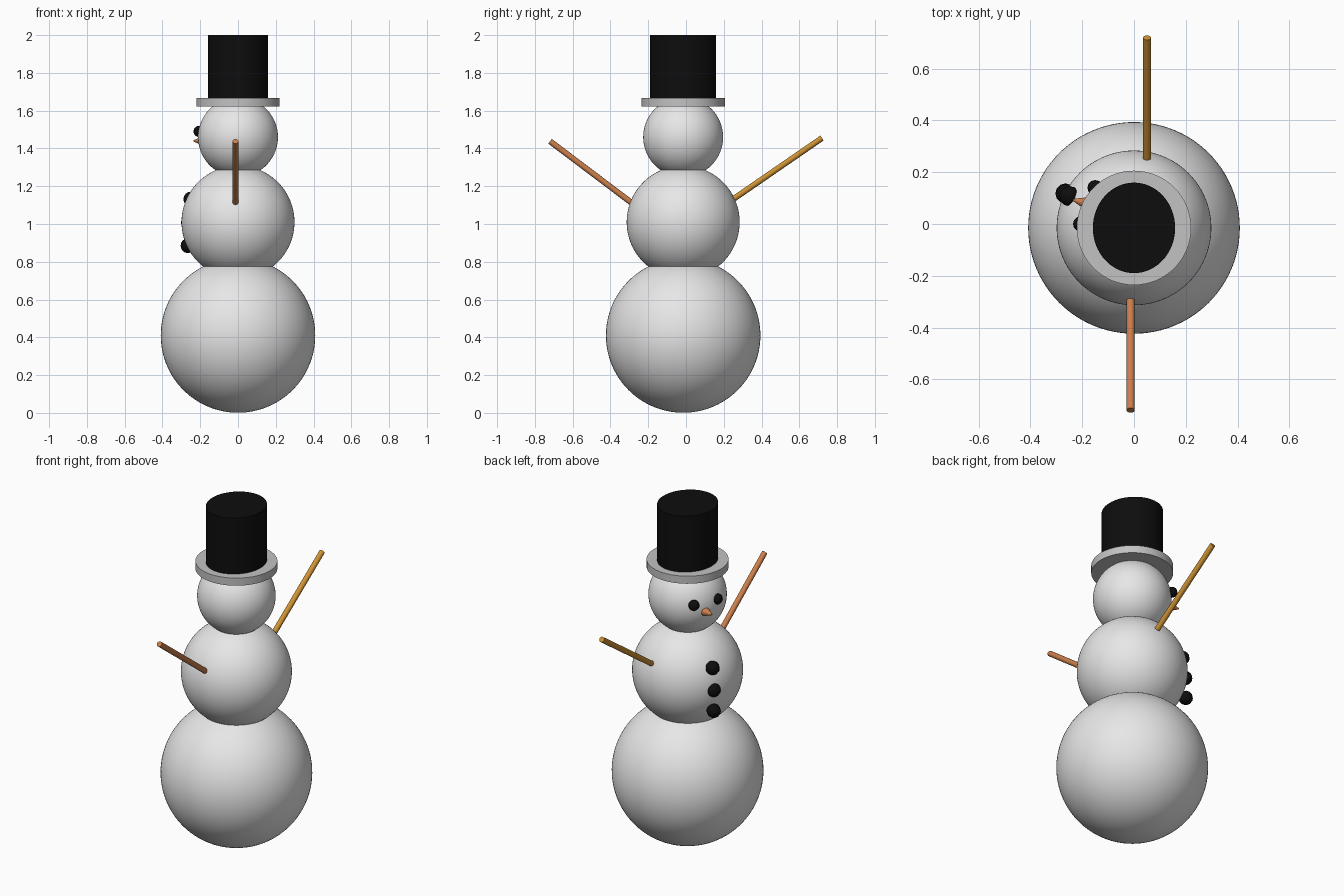
import bpy
import math
from mathutils import Vector

if "Cube" in bpy.data.objects:
    bpy.data.objects.remove(bpy.data.objects["Cube"])

CY = -0.015  # body axis sits slightly forward of the arm span centre


def material(name, rgb):
    m = bpy.data.materials.new(name)
    m.diffuse_color = (*rgb, 1)
    m.use_nodes = True
    m.node_tree.nodes["Principled BSDF"].inputs["Base Color"].default_value = m.diffuse_color
    return m


WHITE = material("snow white", (0.8, 0.8, 0.8))
GREY = material("brim grey", (0.54, 0.54, 0.54))
BLACK = material("coal black", (0.004, 0.004, 0.004))
COPPER = material("copper brown", (0.60, 0.21, 0.07))
GOLD = material("golden brown", (0.62, 0.29, 0.035))


def finish(name, mat, smooth=True):
    ob = bpy.context.object
    ob.name = name
    ob.data.materials.append(mat)
    if smooth:
        bpy.ops.object.shade_smooth_by_angle(angle=math.radians(40))
    return ob


def ball(name, loc, r, mat, seg=64, rings=40):
    bpy.ops.mesh.primitive_uv_sphere_add(segments=seg, ring_count=rings, radius=r, location=loc)
    return finish(name, mat)


def rod(name, a, b, r1, r2, mat, seg=20):
    # tapered rod or cone running from point a to point b
    a, b = Vector(a), Vector(b)
    d = b - a
    bpy.ops.mesh.primitive_cone_add(vertices=seg, radius1=r1, radius2=r2, depth=d.length,
                                    location=(a + b) / 2,
                                    rotation=d.to_track_quat('Z', 'Y').to_euler())
    return finish(name, mat)


# Three stacked snowballs
for name, z, r in (("lower_body", 0.41, 0.409), ("middle_body", 1.01, 0.299), ("head", 1.46, 0.2115)):
    ball(name, (0, CY, z), r, WHITE, 96, 60)

# Hat: flat brim and slightly oval crown
rod("hat_brim", (0, CY, 1.622), (0, CY, 1.667), 0.221, 0.221, GREY, 64)
crown = rod("hat_crown", (0, CY, 1.66), (0, CY, 2.0), 0.159, 0.159, BLACK, 64)
crown.scale.y = 1.1

# Stick arms
rod("front_arm", (-0.013, -0.285, 1.11), (-0.013, -0.72, 1.438), 0.0155, 0.0155, COPPER)
rod("back_arm", (0.05, 0.255, 1.135), (0.05, 0.72, 1.455), 0.0155, 0.0155, GOLD)

# Face looks toward -x and a little +y
for i, loc in enumerate(((-0.15, 0.14, 1.49), (-0.206, 0.0, 1.49))):
    ball(f"eye_{i + 1}", loc, 0.03, BLACK, 12, 8)
rod("nose", (-0.165, 0.075, 1.44), (-0.235, 0.093, 1.44), 0.032, 0.004, COPPER, 16)

# Coal buttons down the middle body
for i, loc in enumerate(((-0.25, 0.108, 1.132), (-0.263, 0.116, 1.008), (-0.265, 0.118, 0.885))):
    ball(f"button_{i + 1}", loc, 0.039, BLACK, 12, 8)
